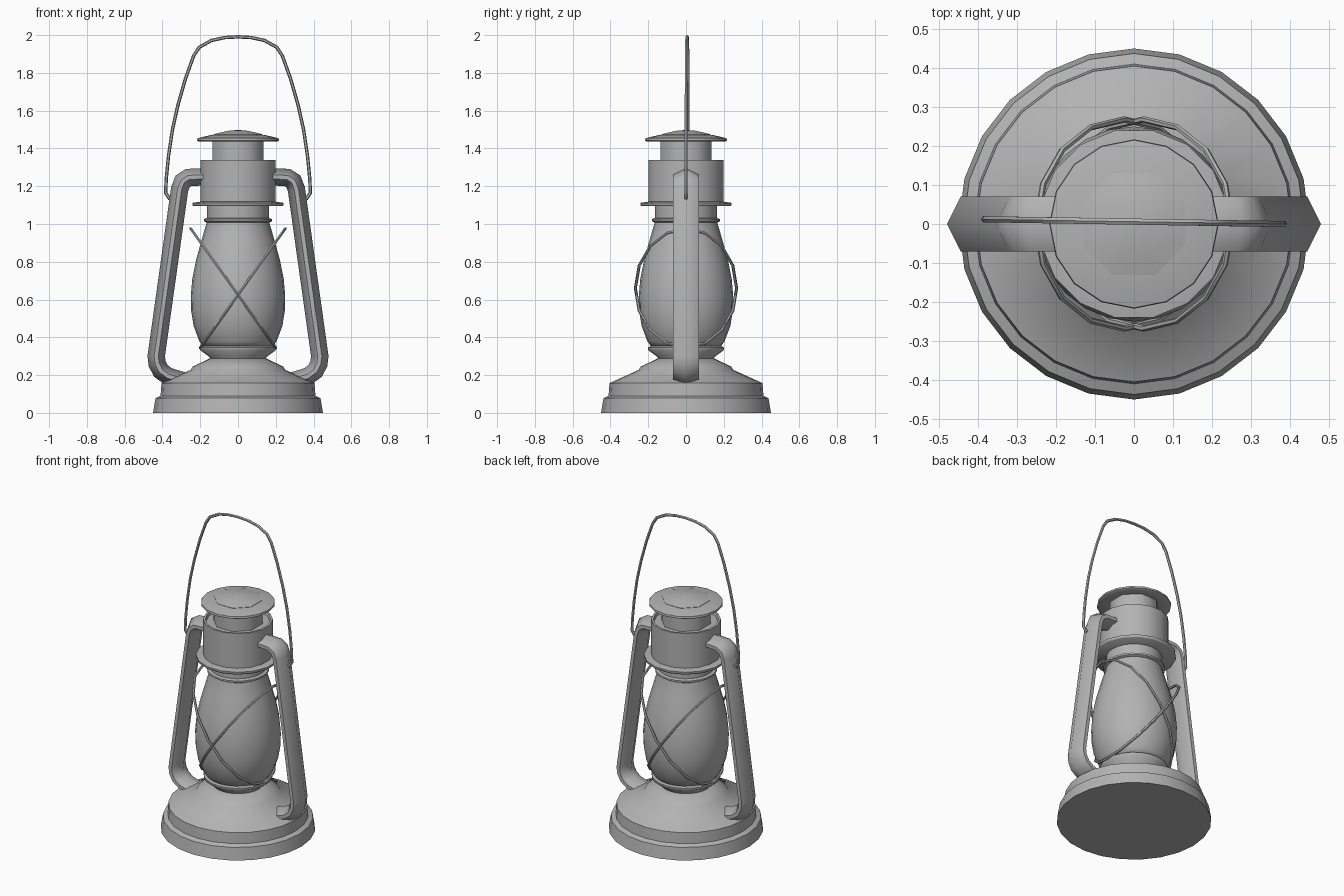
import bpy, bmesh
from math import sin, cos, pi, radians
from mathutils import Vector

cube = bpy.data.objects.get("Cube")
if cube:
    bpy.data.objects.remove(cube, do_unlink=True)

metal = bpy.data.materials.new("grey metal")
metal.use_nodes = True
GREY = (0.45, 0.45, 0.45, 1)
metal.diffuse_color = GREY
metal.node_tree.nodes["Principled BSDF"].inputs["Base Color"].default_value = GREY
parts = []


def finish(name, bm):
    bmesh.ops.recalc_face_normals(bm, faces=bm.faces)
    mesh = bpy.data.meshes.new(name)
    bm.to_mesh(mesh)
    bm.free()
    mesh.materials.append(metal)
    obj = bpy.data.objects.new(name, mesh)
    bpy.context.collection.objects.link(obj)
    parts.append(obj)
    return obj


def bridge(bm, a, b):
    n = len(a)
    for i in range(n):
        j = (i + 1) % n
        bm.faces.new((a[i], a[j], b[j], b[i]))


def lathe(name, profile, sides, half_step=False):
    """Revolve (radius, height) points around z and close both ends."""
    bm = bmesh.new()
    shift = 0.5 if half_step else 0
    rings = []
    for r, z in profile:
        angles = [2 * pi * (i + shift) / sides for i in range(sides)]
        rings.append([bm.verts.new((r * cos(a), r * sin(a), z)) for a in angles])
    for a, b in zip(rings, rings[1:]):
        bridge(bm, a, b)
    bm.faces.new(rings[0])
    bm.faces.new(rings[-1])
    return finish(name, bm)


def sweep(name, path, section, side, closed=False):
    """Carry a section along a path, with mitred corners."""
    bm = bmesh.new()
    path = [Vector(p) for p in path]
    side = Vector(side).normalized()
    n = len(path)
    rings = []
    for i, p in enumerate(path):
        before = path[i - 1] if closed or i else p
        after = path[(i + 1) % n] if closed or i < n - 1 else p
        d1, d2 = (p - before).normalized(), (after - p).normalized()
        tangent = (d1 + d2).normalized()
        miter = 1 / max(tangent.dot(d2 if d2.length else d1), 0.6)
        normal = tangent.cross(side).normalized()
        rings.append([bm.verts.new(p + normal * u * miter + side * v) for u, v in section])
    for a, b in zip(rings, rings[1:]):
        bridge(bm, a, b)
    if closed:
        bridge(bm, rings[-1], rings[0])
    else:
        bm.faces.new(rings[0])
        bm.faces.new(rings[-1])
    return finish(name, bm)


def wire_section(r, sides=6):
    return [(r * cos(2 * pi * i / sides), r * sin(2 * pi * i / sides)) for i in range(sides)]


# Fuel tank with stepped shoulders
lathe("fuel_tank", [(0.45, 0), (0.437, 0.078), (0.41, 0.09), (0.405, 0.158),
                    (0.25, 0.228), (0.24, 0.245), (0.15, 0.288)], 24)

# Burner collar and glass globe
lathe("burner_collar", [(0.145, 0.28), (0.15, 0.295), (0.2, 0.332),
                        (0.2, 0.347), (0.17, 0.36)], 24)
lathe("globe", [(0.18, 0.345), (0.205, 0.38), (0.235, 0.46), (0.248, 0.54), (0.25, 0.62),
                (0.242, 0.71), (0.222, 0.81), (0.194, 0.91), (0.168, 1.0), (0.165, 1.02)], 24)

# Upper neck, flange, housing and chimney
lathe("globe_ring", [(0.168, 1.008), (0.18, 1.015), (0.18, 1.026), (0.163, 1.032)], 24)
lathe("neck", [(0.163, 1.02), (0.163, 1.11)], 24)
lathe("flange", [(0.24, 1.095), (0.245, 1.1), (0.245, 1.112), (0.205, 1.118)], 16, True)
lathe("housing", [(0.203, 1.1), (0.203, 1.34), (0.19, 1.34), (0.185, 1.325)], 16, True)
lathe("chimney", [(0.146, 1.32), (0.146, 1.445)], 8, True)

# Rain cap with a shallow dome
lathe("cap", [(0.14, 1.445), (0.207, 1.436), (0.217, 1.442), (0.215, 1.454),
              (0.14, 1.472)], 16)
lathe("cap_dome", [(0.142, 1.46), (0.142, 1.474), (0.1, 1.485), (0.05, 1.494),
                   (0.01, 1.497)], 8, True)

# Side air tubes, mirrored left and right
tube_path = [(0.18, 1.25), (0.262, 1.246), (0.293, 1.226), (0.309, 1.185), (0.433, 0.3),
             (0.428, 0.26), (0.408, 0.222), (0.37, 0.194), (0.29, 0.17)]
tube_section = [(0.046, 0), (0.011, 0.07), (-0.011, 0.07),
                (-0.046, 0), (-0.011, -0.07), (0.011, -0.07)]
for name, s in (("left_air_tube", 1), ("right_air_tube", -1)):
    sweep(name, [(s * x, 0, z) for x, z in tube_path], tube_section, (0, 1, 0))

# Wire bail handle
half = [(0.325, 1.15), (0.365, 1.138), (0.383, 1.165), (0.38, 1.24), (0.368, 1.36),
        (0.347, 1.5), (0.318, 1.63), (0.278, 1.77), (0.235, 1.89), (0.205, 1.936),
        (0.14, 1.972), (0.07, 1.987)]
bail = [(-x, z) for x, z in half] + [(0, 1.991)] + half[::-1]
sweep("bail_handle", [(x, 0.006 - 0.016 * x, z) for x, z in bail],
      wire_section(0.009), (0, 1, 0))

# Crossed guard wires: two tilted loops around the globe
for name, s in (("guard_wire_a", 1), ("guard_wire_b", -1)):
    loop = []
    for i in range(16):
        t = 2 * pi * i / 16
        loop.append((s * (0.025 + 0.225 * cos(t)), 0.268 * sin(t), 0.66 + 0.315 * cos(t)))
    sweep(name, loop, wire_section(0.008), (-s * 0.315, 0, 0.225), closed=True)

# Soft shading with crisp creases
bpy.ops.object.select_all(action="DESELECT")
for obj in parts:
    obj.select_set(True)
bpy.context.view_layer.objects.active = parts[0]
bpy.ops.object.shade_smooth_by_angle(angle=radians(55))
